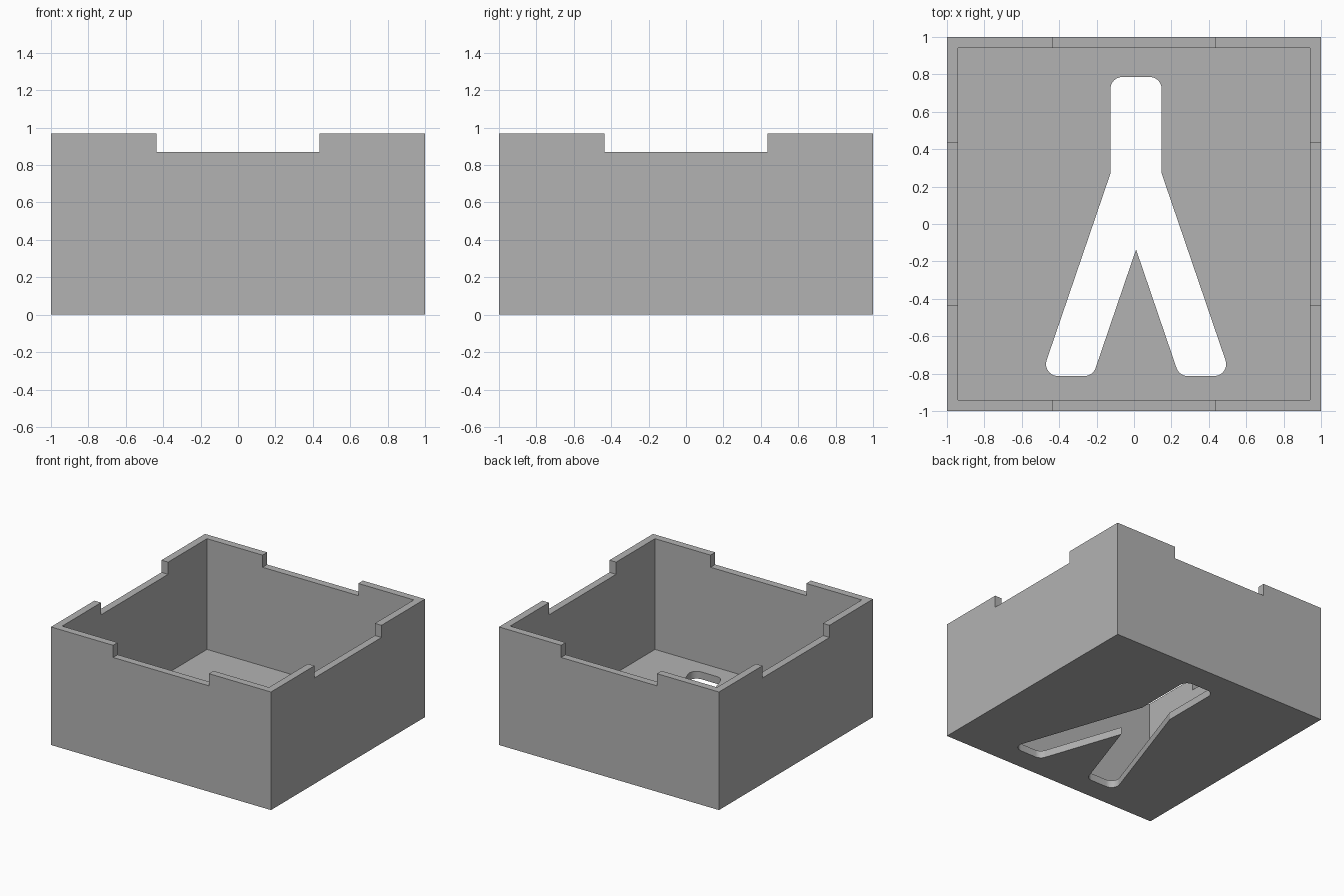
import bpy, bmesh, math
from mathutils import Vector

cube = bpy.data.objects.get("Cube")
if cube:
    bpy.data.objects.remove(cube, do_unlink=True)

HEIGHT, WALL, FLOOR = 0.97, 0.06, 0.06
NOTCH_HALF, NOTCH_Z = 0.435, 0.87

grey = bpy.data.materials.new("plain grey")
grey.use_nodes = True
grey.diffuse_color = (0.45, 0.45, 0.45, 1)
grey.node_tree.nodes["Principled BSDF"].inputs["Base Color"].default_value = grey.diffuse_color


def prism(name, outline, z0, z1):
    """Extrude a flat outline from z0 up to z1."""
    bm = bmesh.new()
    base = bm.faces.new([bm.verts.new((x, y, z0)) for x, y in outline])
    top = bmesh.ops.extrude_face_region(bm, geom=[base])["geom"]
    verts = [g for g in top if isinstance(g, bmesh.types.BMVert)]
    bmesh.ops.translate(bm, verts=verts, vec=(0, 0, z1 - z0))
    bmesh.ops.recalc_face_normals(bm, faces=bm.faces)
    mesh = bpy.data.meshes.new(name)
    bm.to_mesh(mesh)
    bm.free()
    mesh.materials.append(grey)
    obj = bpy.data.objects.new(name, mesh)
    bpy.context.collection.objects.link(obj)
    return obj


def block(name, hx, hy, z0, z1):
    return prism(name, [(-hx, -hy), (hx, -hy), (hx, hy), (-hx, hy)], z0, z1)


def rounded(corners, steps=10):
    """Replace each corner that has a radius with a tangent arc."""
    out = []
    for i, (x, y, r) in enumerate(corners):
        p = Vector((x, y))
        if r == 0:
            out.append(p)
            continue
        a = (Vector(corners[i - 1][:2]) - p).normalized()
        b = (Vector(corners[(i + 1) % len(corners)][:2]) - p).normalized()
        half = a.angle(b) / 2
        centre = p + (a + b).normalized() * r / math.sin(half)
        start = p + a * r / math.tan(half) - centre
        end = p + b * r / math.tan(half) - centre
        sweep = math.pi - 2 * half
        for k in range(steps + 1):
            t = k / steps
            out.append(centre + (start * math.sin((1 - t) * sweep)
                                 + end * math.sin(t * sweep)) / math.sin(sweep))
    return out


def cut(target, cutter):
    cutter.hide_render = True
    mod = target.modifiers.new("cut", "BOOLEAN")
    mod.operation, mod.solver, mod.object = "DIFFERENCE", "EXACT", cutter
    bpy.context.view_layer.objects.active = target
    bpy.ops.object.modifier_apply(modifier=mod.name)
    bpy.data.objects.remove(cutter, do_unlink=True)


# Open box
box = block("open_box", 1, 1, 0, HEIGHT)
cut(box, block("cavity_cutter", 1 - WALL, 1 - WALL, FLOOR, 1.3))

# Rim notches in all four walls
cut(box, block("side_notch_cutter", 1.2, NOTCH_HALF, NOTCH_Z, 1.3))
cut(box, block("front_notch_cutter", NOTCH_HALF, 1.2, NOTCH_Z, 1.3))

# Forked opening through the floor: right half, then mirrored
MID, R = 0.011, 0.064
half = [(0.137, 0.786, R), (0.137, 0.27, 0), (0.507, -0.813, R), (0.231, -0.813, R)]
corners = ([(MID + x, y, r) for x, y, r in half] + [(MID, -0.136, 0)]
           + [(MID - x, y, r) for x, y, r in reversed(half)])
cut(box, prism("fork_cutter", rounded(corners), -0.2, 0.3))

# Crisp walls with smooth opening corners
bpy.ops.object.select_all(action="DESELECT")
box.select_set(True)
bpy.context.view_layer.objects.active = box
bpy.ops.object.shade_smooth_by_angle(angle=math.radians(15))
